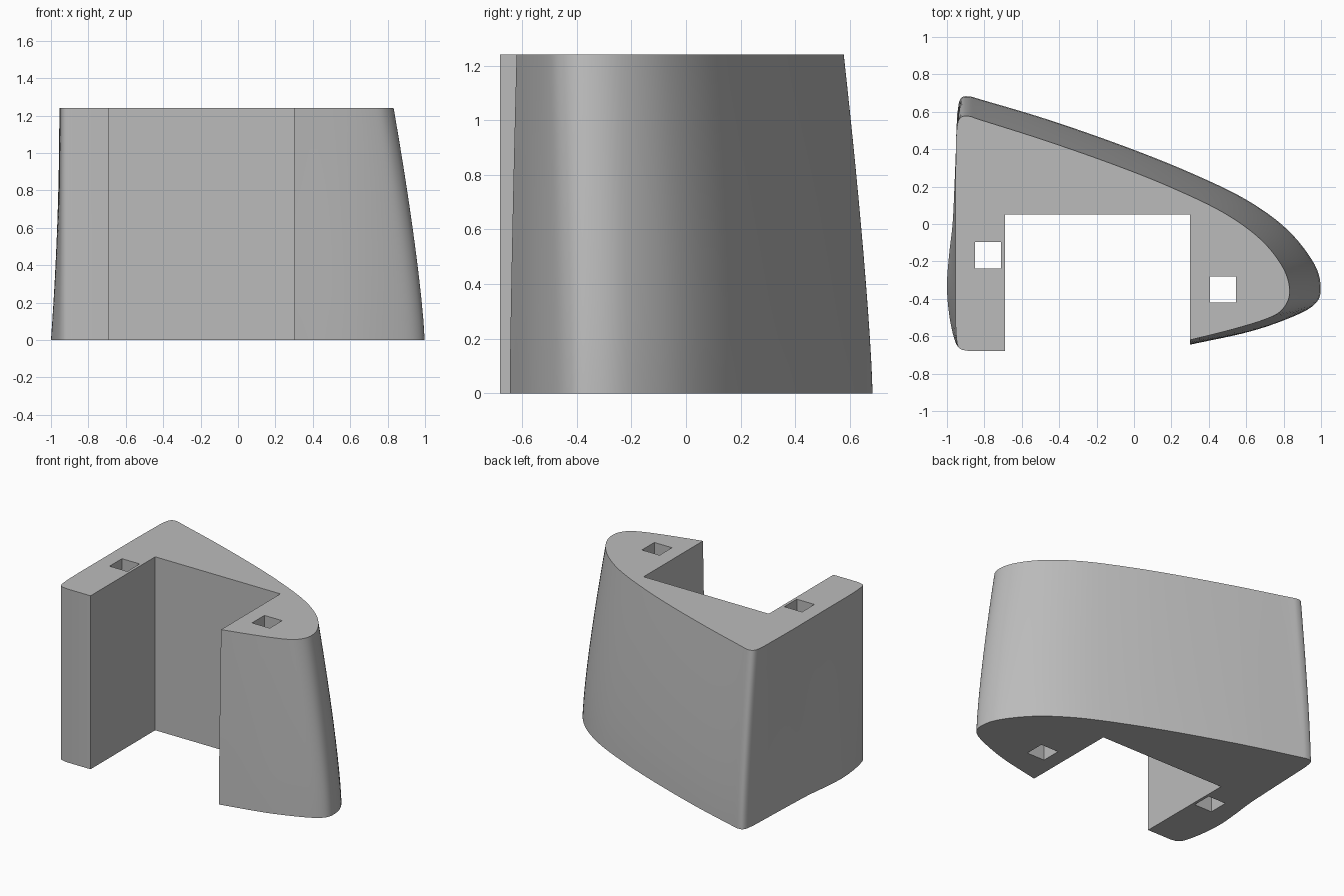
import bpy
import bmesh
import math
from mathutils import Vector

if "Cube" in bpy.data.objects:
    bpy.data.objects.remove(bpy.data.objects["Cube"])

HEIGHT = 1.24
LEVELS = 12


def material(name, rgb):
    mat = bpy.data.materials.new(name)
    mat.use_nodes = True
    mat.diffuse_color = (*rgb, 1)
    mat.node_tree.nodes["Principled BSDF"].inputs["Base Color"].default_value = (*rgb, 1)
    return mat


def smooth_path(points, steps=6):
    """Catmull-Rom curve through the points."""
    p = [Vector(q) for q in points]
    p = [2 * p[0] - p[1]] + p + [2 * p[-1] - p[-2]]
    out = []
    for a, b, c, d in zip(p, p[1:], p[2:], p[3:]):
        for i in range(steps):
            t = i / steps
            out.append(0.5 * (2 * b + (c - a) * t + (2 * a - 5 * b + 4 * c - d) * t ** 2
                              + (3 * b - a - 3 * c + d) * t ** 3))
    return out + [p[-2]]


# Outer wall: base x, y and top x, y, from the right arm round to the left arm
curved_wall = smooth_path([
    (0.30, -0.645, 0.30, -0.62), (0.62, -0.575, 0.52, -0.565),
    (0.85, -0.495, 0.70, -0.51), (0.965, -0.43, 0.79, -0.46),
    (0.998, -0.35, 0.832, -0.37), (0.965, -0.215, 0.80, -0.24),
    (0.82, -0.03, 0.68, -0.085), (0.60, 0.13, 0.48, 0.06),
    (0.30, 0.275, 0.20, 0.195), (-0.05, 0.415, -0.10, 0.315),
    (-0.45, 0.555, -0.47, 0.445), (-0.80, 0.66, -0.80, 0.55),
    (-0.89, 0.683, -0.89, 0.577), (-0.93, 0.665, -0.935, 0.56),
    (-0.945, 0.59, -0.95, 0.49)])
side_wall = smooth_path([
    (-0.945, 0.59, -0.95, 0.49), (-0.96, 0.20, -0.955, 0.18),
    (-0.97, 0.0, -0.955, 0.0), (-0.987, -0.15, -0.955, -0.15),
    (-1.0, -0.32, -0.955, -0.32), (-0.99, -0.47, -0.955, -0.47),
    (-0.965, -0.60, -0.95, -0.60), (-0.935, -0.663, -0.935, -0.663),
    (-0.88, -0.68, -0.88, -0.68)])[1:]
notch = [Vector((x, y, x, y)) for x, y in
         [(-0.69, -0.68), (-0.69, 0.05), (0.30, 0.05)]]


def ring(t):
    """Outline at height fraction t; the side wall straightens faster."""
    lean, flare = t ** 1.3, 1 - (1 - t) ** 2
    pts = []
    for group, fx in ((curved_wall, lean), (side_wall, flare), (notch, lean)):
        for a in group:
            pts.append((a[0] + (a[2] - a[0]) * fx,
                        a[1] + (a[3] - a[1]) * lean, HEIGHT * t))
    return pts


# Body lofted from base to top
bm = bmesh.new()
rings = [[bm.verts.new(p) for p in ring(i / LEVELS)] for i in range(LEVELS + 1)]
for low, high in zip(rings, rings[1:]):
    for i in range(len(low)):
        j = (i + 1) % len(low)
        bm.faces.new((low[i], low[j], high[j], high[i]))
bm.faces.new(rings[0][::-1])
bm.faces.new(rings[-1])
bmesh.ops.recalc_face_normals(bm, faces=bm.faces)
mesh = bpy.data.meshes.new("stand_body")
bm.to_mesh(mesh)
bm.free()
body = bpy.data.objects.new("stand_body", mesh)
bpy.context.collection.objects.link(body)
mesh.materials.append(material("plain_grey", (0.5, 0.5, 0.5)))

# Square holes through both arms
bpy.ops.object.select_all(action="DESELECT")
bpy.context.view_layer.objects.active = body
body.select_set(True)
for x, y in ((-0.78, -0.167), (0.475, -0.35)):
    bpy.ops.mesh.primitive_cube_add(size=1, location=(x, y, HEIGHT / 2))
    cutter = bpy.context.object
    cutter.name = "hole_cutter"
    cutter.scale = (0.14, 0.14, HEIGHT * 2)
    cutter.hide_render = True
    bpy.ops.object.select_all(action="DESELECT")
    body.select_set(True)
    bpy.context.view_layer.objects.active = body
    cut = body.modifiers.new("square_hole", "BOOLEAN")
    cut.operation = "DIFFERENCE"
    cut.solver = "EXACT"
    cut.object = cutter
    bpy.ops.object.modifier_apply(modifier=cut.name)
    bpy.data.objects.remove(cutter)

bpy.ops.object.shade_smooth_by_angle(angle=math.radians(30))
